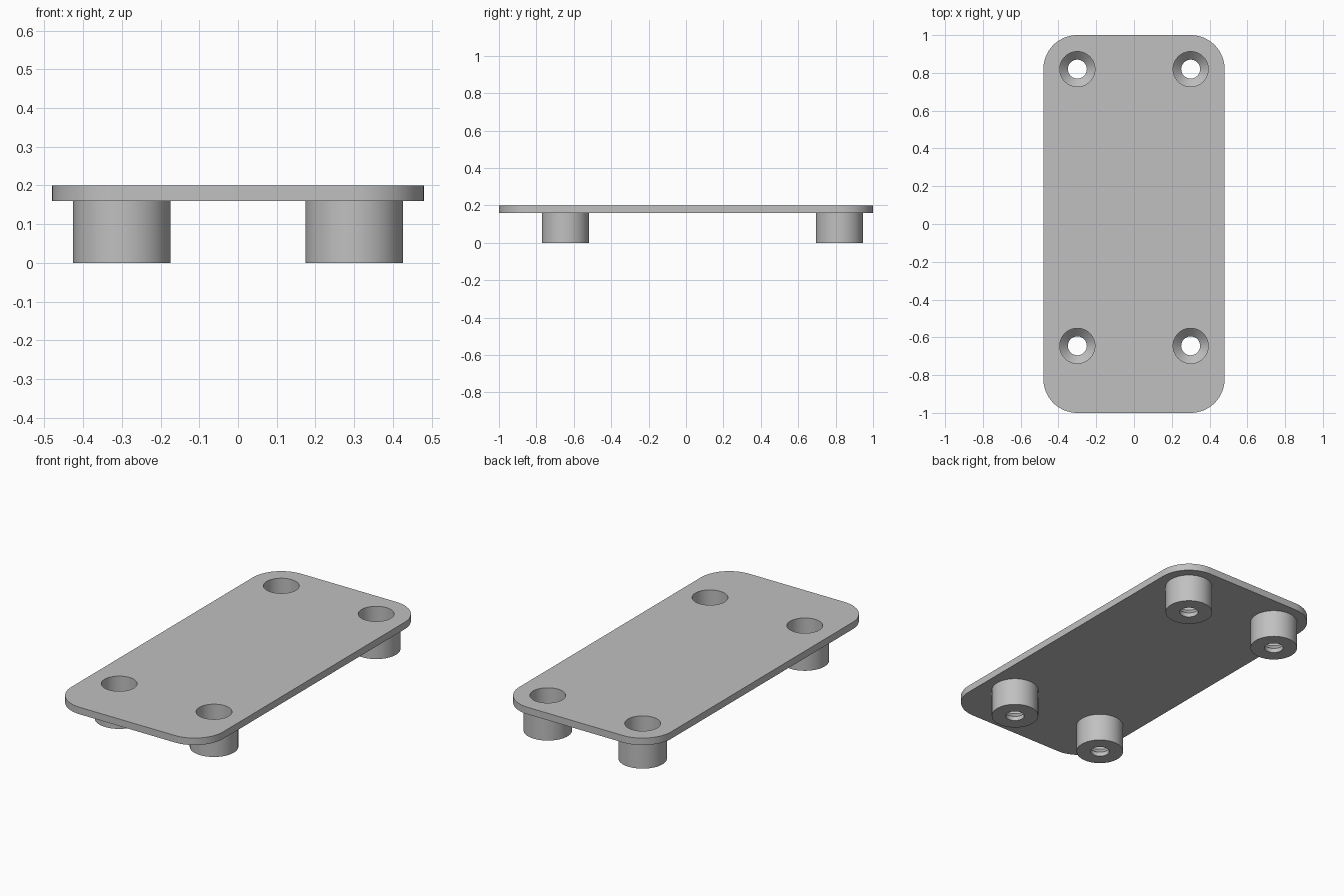
import bpy, bmesh
from math import sin, cos, tau

if "Cube" in bpy.data.objects:
    bpy.data.objects.remove(bpy.data.objects["Cube"], do_unlink=True)

HALF_X, HALF_Y, CORNER = 0.48, 1.0, 0.18
PLATE_LOW, PLATE_TOP = 0.16, 0.20
POST_R, POCKET_R, BORE_R = 0.126, 0.093, 0.05
POST_X, BACK_Y, FRONT_Y = 0.30, 0.82, -0.645
SEGMENTS = 64

grey = bpy.data.materials.new("plain grey")
grey.use_nodes = True
colour = (0.53, 0.53, 0.53, 1)
grey.diffuse_color = colour
grey.node_tree.nodes["Principled BSDF"].inputs["Base Color"].default_value = colour


def arc(cx, cy, r, start=0.0, sweep=1.0, steps=SEGMENTS):
    """Points along an arc; start and sweep are fractions of a turn."""
    count = steps if sweep == 1.0 else steps + 1
    return [(cx + r * cos(tau * (start + sweep * i / steps)),
             cy + r * sin(tau * (start + sweep * i / steps))) for i in range(count)]


def finish(obj):
    obj.data.materials.clear()
    obj.data.materials.append(grey)
    bpy.ops.object.select_all(action='DESELECT')
    obj.select_set(True)
    bpy.context.view_layer.objects.active = obj
    bpy.ops.object.shade_smooth_by_angle()


def make_plate(holes):
    """Rounded rectangle with round holes, extruded from a filled outline."""
    curve = bpy.data.curves.new("top_plate", 'CURVE')
    curve.dimensions = '2D'
    curve.fill_mode = 'BOTH'
    curve.extrude = (PLATE_TOP - PLATE_LOW) / 2
    outline = []
    ix, iy = HALF_X - CORNER, HALF_Y - CORNER
    for k, (sx, sy) in enumerate([(1, 1), (-1, 1), (-1, -1), (1, -1)]):
        outline += arc(sx * ix, sy * iy, CORNER, k / 4, 1 / 4, SEGMENTS // 4)
    for loop in [outline] + [arc(x, y, POCKET_R) for x, y in holes]:
        spline = curve.splines.new('POLY')
        spline.points.add(len(loop) - 1)
        for point, (x, y) in zip(spline.points, loop):
            point.co = (x, y, 0, 1)
        spline.use_cyclic_u = True
    obj = bpy.data.objects.new("top_plate", curve)
    obj.location.z = (PLATE_LOW + PLATE_TOP) / 2
    bpy.context.collection.objects.link(obj)
    bpy.ops.object.select_all(action='DESELECT')
    obj.select_set(True)
    bpy.context.view_layer.objects.active = obj
    bpy.ops.object.convert(target='MESH')
    obj = bpy.context.view_layer.objects.active
    bm = bmesh.new()
    bm.from_mesh(obj.data)
    bmesh.ops.remove_doubles(bm, verts=bm.verts, dist=0.0001)
    bmesh.ops.recalc_face_normals(bm, faces=bm.faces)
    bm.to_mesh(obj.data)
    bm.free()
    finish(obj)


def make_post(name, x, y):
    """Hollow foot turned from a profile: outer wall, base, bore, cone, pocket."""
    lip = 0.025
    profile = [(POST_R, PLATE_LOW), (POST_R, 0), (BORE_R, 0), (BORE_R, lip),
               (POCKET_R, lip + POCKET_R - BORE_R), (POCKET_R, PLATE_LOW)]
    bm = bmesh.new()
    rings = [[bm.verts.new((px, py, z)) for px, py in arc(0, 0, r)] for r, z in profile]
    for a, b in zip(rings, rings[1:]):
        for i in range(SEGMENTS):
            j = (i + 1) % SEGMENTS
            bm.faces.new((a[i], b[i], b[j], a[j]))
    mesh = bpy.data.meshes.new(name)
    bm.to_mesh(mesh)
    bm.free()
    obj = bpy.data.objects.new(name, mesh)
    obj.location = (x, y, 0)
    bpy.context.collection.objects.link(obj)
    finish(obj)


posts = {f"{end}_{side}_post": (s * POST_X, y)
         for end, y in (("front", FRONT_Y), ("back", BACK_Y))
         for side, s in (("left", 1), ("right", -1))}
make_plate(posts.values())
for post_name, (post_x, post_y) in posts.items():
    make_post(post_name, post_x, post_y)
